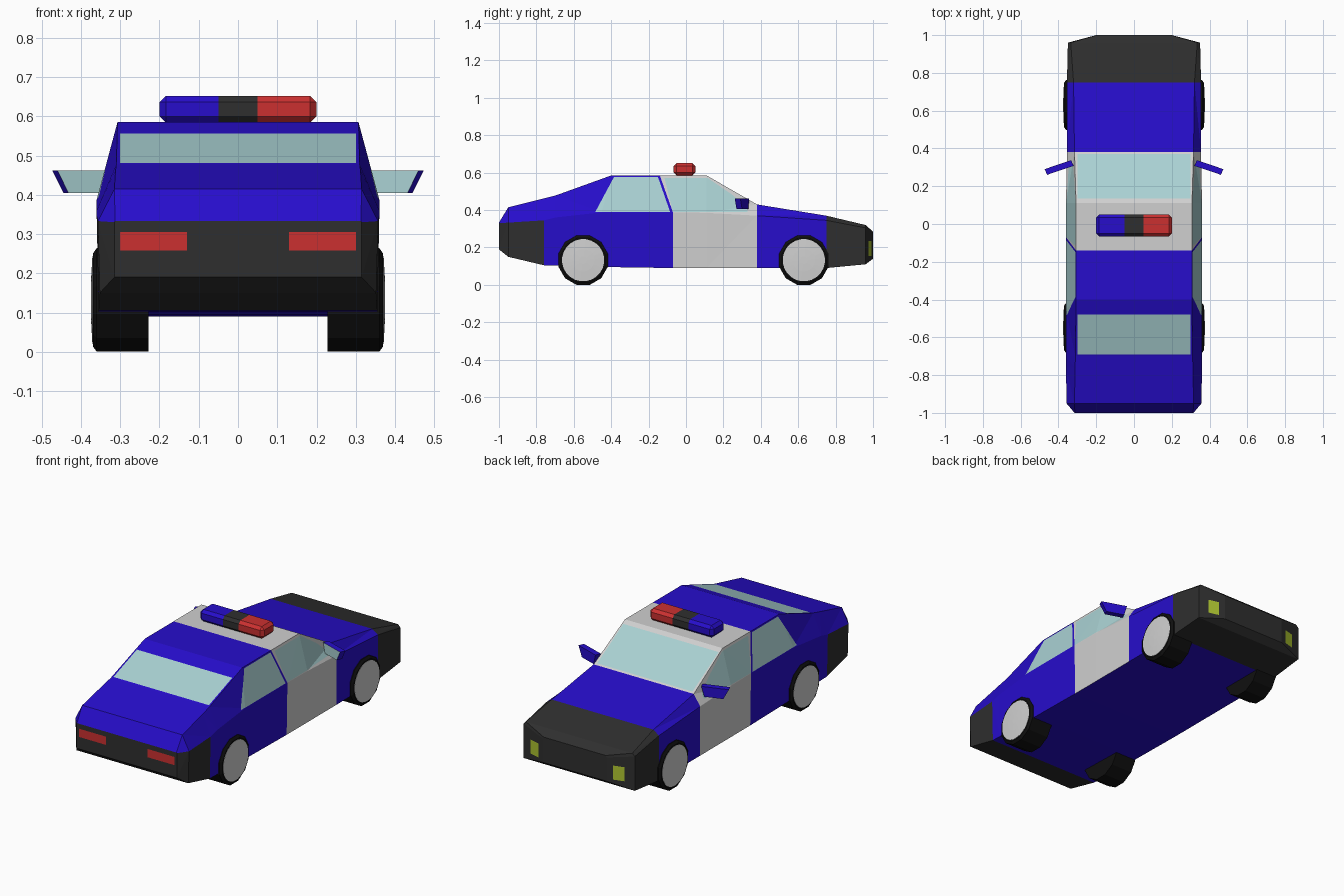
import bpy, bmesh, math
from mathutils import Vector

cube = bpy.data.objects.get("Cube")
if cube:
    bpy.data.objects.remove(cube, do_unlink=True)


def material(name, r, g, b):
    m = bpy.data.materials.new(name)
    m.use_nodes = True
    m.diffuse_color = (r, g, b, 1)
    m.node_tree.nodes["Principled BSDF"].inputs["Base Color"].default_value = (r, g, b, 1)
    return m


BLUE = material("blue paint", 0.02, 0.004, 0.6)
WHITE = material("white paint", 0.63, 0.63, 0.63)
TRIM = material("charcoal trim", 0.028, 0.028, 0.028)
GLASS = material("pale glass", 0.4, 0.64, 0.65)
RED = material("red lamp", 0.6, 0.03, 0.03)
YELLOW = material("yellow lamp", 0.42, 0.55, 0.03)
RUBBER = material("black rubber", 0.005, 0.005, 0.005)


def finish(bm, name, mats):
    bmesh.ops.recalc_face_normals(bm, faces=bm.faces)
    mesh = bpy.data.meshes.new(name)
    bm.to_mesh(mesh)
    bm.free()
    for m in mats:
        mesh.materials.append(m)
    obj = bpy.data.objects.new(name, mesh)
    bpy.context.collection.objects.link(obj)
    return obj


def paint(bm, axis, limit, polygon, index):
    """Cut a convex outline into the faces that look along axis and colour it."""
    axis = Vector(axis)
    points = [Vector(p) for p in polygon]
    middle = sum(points, Vector()) / len(points)
    planes = []

    def inside():
        bm.normal_update()
        return [f for f in bm.faces if f.normal.dot(axis) > limit
                and all((f.calc_center_median() - p).dot(n) < 0 for p, n in planes)]

    for p, q in zip(points, points[1:] + points[:1]):
        normal = (q - p).cross(axis).normalized()
        if (middle - p).dot(normal) > 0:
            normal.negate()
        faces = inside()
        edges = {e for f in faces for e in f.edges}
        verts = {v for f in faces for v in f.verts}
        bmesh.ops.bisect_plane(bm, geom=list(verts) + list(edges) + faces,
                               plane_co=p, plane_no=normal, dist=1e-5)
        planes.append((p, normal))
    for f in inside():
        f.material_index = index


# Body: cross-sections from tail to nose, each (half width, y, z) for sill, belt and top
SECTIONS = [
    ((.315, -1, .19), (.315, -1, .33), (.313, -1, .333)),
    ((.352, -.95, .15), (.357, -.95, .333), (.315, -.95, .415)),
    ((.355, -.76, .105), (.36, -.76, .345), (.312, -.76, .462)),
    ((.355, -.7, .103), (.36, -.7, .36), (.31, -.7, .477)),
    ((.355, -.4, .095), (.36, -.45, .388), (.307, -.4, .585)),
    ((.355, -.07, .09), (.36, -.07, .388), (.307, -.14, .585)),
    ((.355, .11, .09), (.36, .11, .385), (.307, .11, .585)),
    ((.355, .38, .09), (.355, .38, .37), (.315, .38, .43)),
    ((.355, .75, .09), (.355, .75, .345), (.32, .75, .37)),
    ((.35, .96, .11), (.35, .96, .305), (.335, .96, .32)),
    ((.2, 1, .14), (.2, 1, .275), (.195, 1, .285)),
]
BODY_MATS = [BLUE, WHITE, TRIM, GLASS, RED, YELLOW]
blue, white, trim, glass, red, yellow = range(6)

bm = bmesh.new()
rings = []
for section in SECTIONS:
    loop = [(-w, y, z) for w, y, z in section] + [(w, y, z) for w, y, z in reversed(section)]
    rings.append([bm.verts.new(c) for c in loop])
# Side strips run: lower side, upper side, top, upper side, lower side, floor
for i, (a, b) in enumerate(zip(rings, rings[1:])):
    for k in range(6):
        n = (k + 1) % 6
        face = bm.faces.new((a[k], a[n], b[n], b[k]))
        if i >= 8 or (i < 2 and k in (0, 4, 5)):
            face.material_index = trim
        elif i in (5, 6) and k != 5:
            face.material_index = white
for ring in (rings[0], rings[-1]):
    bm.faces.new(ring).material_index = trim
bmesh.ops.triangulate(bm, faces=bm.faces)
bmesh.ops.recalc_face_normals(bm, faces=bm.faces)

# Front and rear screens
paint(bm, (0, 0, 1), .7, [(-.3, -.69, 0), (.3, -.69, 0), (.3, -.48, 0), (-.3, -.48, 0)], glass)
paint(bm, (0, 0, 1), .7, [(-.3, .135, 0), (.3, .135, 0), (.3, .37, 0), (-.3, .37, 0)], glass)
for s in (-1, 1):
    # Side windows
    paint(bm, (s, 0, 0), .5, [(0, -.485, .39), (0, -.385, .577), (0, -.15, .577), (0, -.085, .39)], glass)
    paint(bm, (s, 0, 0), .5, [(0, -.07, .39), (0, -.115, .572), (0, .115, .572),
                              (0, .25, .48), (0, .33, .41), (0, .33, .39)], glass)
    # Tail lamps and headlamps
    paint(bm, (0, -1, 0), .9, [(s * .13, 0, .258), (s * .3, 0, .258), (s * .3, 0, .305), (s * .13, 0, .305)], red)
    paint(bm, (0, 1, 0), .75, [(s * .235, 0, .155), (s * .295, 0, .155), (s * .295, 0, .235), (s * .235, 0, .235)], yellow)
finish(bm, "car_body", BODY_MATS)


# Wheels
def spin(name, profile, sides, y, s, mat):
    bm = bmesh.new()
    loops = []
    for x, r in profile:
        angles = [math.tau * (k + .5) / sides for k in range(sides)]
        loops.append([bm.verts.new((s * x, y + r * math.sin(a), .132 + r * math.cos(a))) for a in angles])
    for a, b in zip(loops, loops[1:]):
        for k in range(sides):
            n = (k + 1) % sides
            bm.faces.new((a[k], a[n], b[n], b[k]))
    bm.faces.new(loops[0])
    bm.faces.new(loops[-1])
    return finish(bm, name, [mat])


for end, y in (("nose", .63), ("tail", -.55)):
    for side, s in (("left", 1), ("right", -1)):
        spin(f"{end}_tyre_{side}", [(.228, .1366), (.36, .1366), (.37, .122)], 12, y, s, RUBBER)
        spin(f"{end}_hub_{side}", [(.34, .113), (.371, .113), (.374, .06), (.375, .02)], 24, y, s, WHITE)

# Roof light bar: bevelled box split into three colours
bm = bmesh.new()
bmesh.ops.create_cube(bm, size=1)
for v in bm.verts:
    v.co = (v.co.x * .4, v.co.y * .115 - .008, v.co.z * .068 + .618)
bmesh.ops.bevel(bm, geom=bm.edges[:], offset=.016, segments=1, affect='EDGES')
for x in (-.05, .05):
    bmesh.ops.bisect_plane(bm, geom=bm.verts[:] + bm.edges[:] + bm.faces[:],
                           plane_co=(x, 0, 0), plane_no=(1, 0, 0))
for f in bm.faces:
    x = f.calc_center_median().x
    f.material_index = 0 if x < -.05 else 2 if x > .05 else 1
finish(bm, "roof_light_bar", [BLUE, TRIM, RED])

# Door mirrors: swept-back blades with glass facing the tail
for side, s in (("left", 1), ("right", -1)):
    bm = bmesh.new()
    outline = [(.32, .462), (.46, .462), (.432, .405), (.335, .405)]
    back = [bm.verts.new((s * x, .308 - (x - .32) * .34, z)) for x, z in outline]
    fore = [bm.verts.new((v.co.x + s * .013, v.co.y + .03, v.co.z)) for v in back]
    bm.faces.new(back).material_index = 1
    bm.faces.new(fore)
    for k in range(4):
        n = (k + 1) % 4
        bm.faces.new((back[k], back[n], fore[n], fore[k]))
    finish(bm, f"door_mirror_{side}", [BLUE, GLASS])
